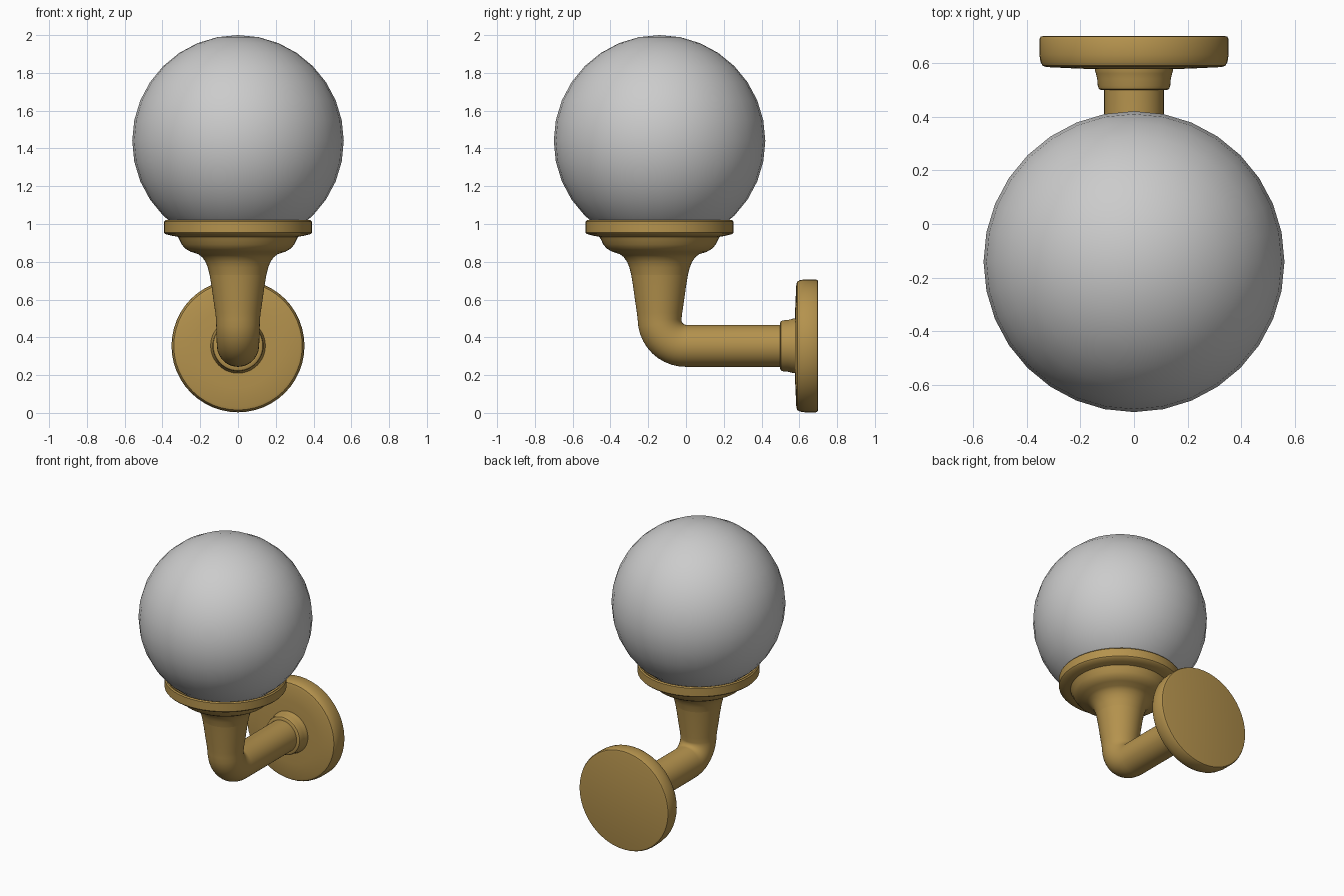
import bpy, bmesh, math
from mathutils import Vector

if "Cube" in bpy.data.objects:
    bpy.data.objects.remove(bpy.data.objects["Cube"])

SEG = 48
LAMP_Y = -0.14      # vertical axis of globe and cup
ARM_Z = 0.355       # horizontal axis of arm and wall plate

brass = bpy.data.materials.new("brass")
brass.diffuse_color = (0.46, 0.29, 0.075, 1)
brass.use_nodes = True
brass.node_tree.nodes["Principled BSDF"].inputs["Base Color"].default_value = brass.diffuse_color


def smooth(obj, angle=40):
    bpy.ops.object.select_all(action='DESELECT')
    obj.select_set(True)
    bpy.context.view_layer.objects.active = obj
    bpy.ops.object.shade_smooth_by_angle(angle=math.radians(angle))


def loft(name, rings):
    """Skin circles given as (centre, direction in the yz plane, radius)."""
    bm = bmesh.new()
    loops = []
    for centre, direction, radius in rings:
        side = Vector((1, 0, 0))
        up = side.cross(Vector(direction).normalized())
        loops.append([bm.verts.new(Vector(centre) + radius * (
            side * math.cos(2 * math.pi * i / SEG) + up * math.sin(2 * math.pi * i / SEG)))
            for i in range(SEG)])
    for a, b in zip(loops, loops[1:]):
        for i in range(SEG):
            j = (i + 1) % SEG
            bm.faces.new((a[i], a[j], b[j], b[i]))
    bm.faces.new(loops[0])
    bm.faces.new(loops[-1])
    bmesh.ops.recalc_face_normals(bm, faces=bm.faces)
    mesh = bpy.data.meshes.new(name)
    bm.to_mesh(mesh)
    bm.free()
    obj = bpy.data.objects.new(name, mesh)
    bpy.context.collection.objects.link(obj)
    mesh.materials.append(brass)
    smooth(obj)
    return obj


def upright(profile):
    return [((0, LAMP_Y, z), (0, 0, -1), r) for r, z in profile]


def level(profile):
    return [((0, y, ARM_Z), (0, 1, 0), r) for r, y in profile]


# Globe
bpy.ops.mesh.primitive_uv_sphere_add(segments=32, ring_count=16, radius=0.56,
                                     location=(0, LAMP_Y, 1.44))
globe = bpy.context.object
globe.name = "globe"
smooth(globe)

# Cup with a shallow seat, flaring down into the stem
loft("cup", upright([
    (0.24, 0.90), (0.36, 0.99), (0.372, 1.015), (0.385, 1.02), (0.392, 1.012),
    (0.392, 0.955), (0.385, 0.947), (0.35, 0.938), (0.318, 0.932), (0.309, 0.915),
    (0.298, 0.892), (0.28, 0.87), (0.25, 0.853), (0.21, 0.84), (0.19, 0.825),
    (0.172, 0.80), (0.16, 0.77), (0.15, 0.73)]))

# Arm: tapered stem, elbow and horizontal tube in one sweep
BEND = 0.14
bend_z = ARM_Z + BEND
rings = upright([(0.15, 0.73), (0.14, 0.67), (0.129, 0.59), (0.12, 0.53)])
for k in range(11):
    t = k / 10 * math.pi / 2
    rings.append(((0, LAMP_Y + BEND * (1 - math.cos(t)), bend_z - BEND * math.sin(t)),
                  (0, math.sin(t), -math.cos(t)), 0.116 - 0.005 * k / 10))
rings += level([(0.111, 0.52)])
loft("arm", rings)

# Collar between arm and wall plate
loft("collar", level([
    (0.105, 0.498), (0.122, 0.498), (0.131, 0.503), (0.135, 0.515), (0.137, 0.54),
    (0.142, 0.56), (0.145, 0.57), (0.145, 0.60)]))

# Wall plate
loft("wall_plate", level([
    (0.14, 0.576), (0.22, 0.579), (0.325, 0.584), (0.34, 0.589), (0.348, 0.603),
    (0.352, 0.63), (0.352, 0.688), (0.347, 0.697), (0.335, 0.70)]))
